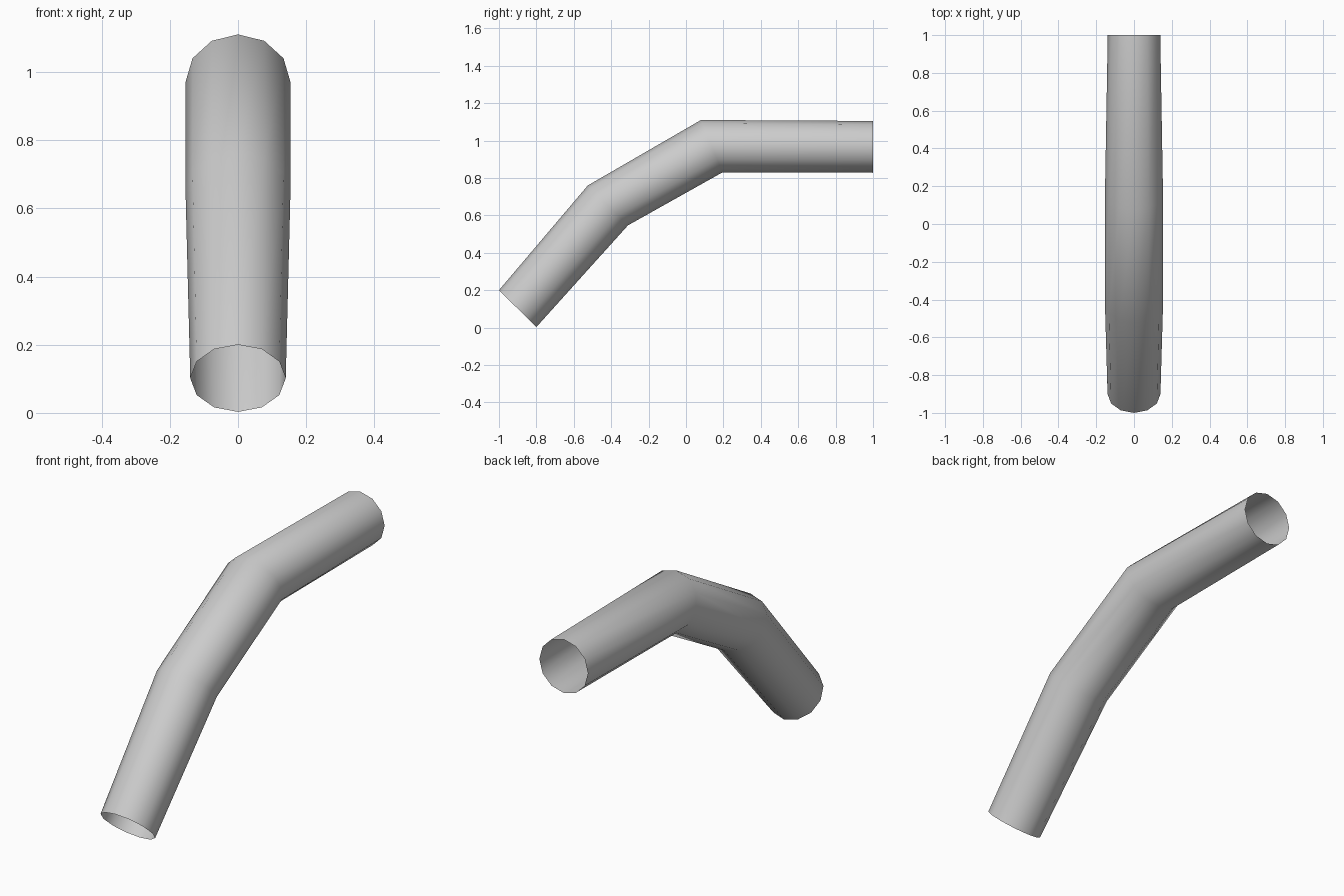
import bpy, bmesh, math
from mathutils import Vector

if "Cube" in bpy.data.objects:
    bpy.data.objects.remove(bpy.data.objects["Cube"])

SIDES = 12
# Cross-section rings: (top y, top z), (bottom y, bottom z), half width
RINGS = [
    ((-1.0, 0.20), (-0.80, 0.003), 0.140),
    ((-0.525, 0.76), (-0.31, 0.547), 0.154),
    ((0.08, 1.11), (0.195, 0.83), 0.154),
    ((1.0, 1.105), (1.0, 0.828), 0.139),
]


def add_ring(bm, top, bottom, half_width):
    top, bottom = Vector((0, *top)), Vector((0, *bottom))
    centre, up = (top + bottom) / 2, (top - bottom) / 2
    side = Vector((half_width, 0, 0))
    angles = [2 * math.pi * i / SIDES for i in range(SIDES)]
    return [bm.verts.new(centre + up * math.cos(a) + side * math.sin(a)) for a in angles]


# Open bent pipe, lofted through the rings
bm = bmesh.new()
rings = [add_ring(bm, *r) for r in RINGS]
for a, b in zip(rings, rings[1:]):
    for i in range(SIDES):
        j = (i + 1) % SIDES
        bm.faces.new((a[i], a[j], b[j], b[i]))
# Orient the walls outward
bm.normal_update()
if sum(f.normal.x * f.calc_center_median().x for f in bm.faces) < 0:
    bmesh.ops.reverse_faces(bm, faces=bm.faces[:])
for f in bm.faces:
    f.smooth = True

mesh = bpy.data.meshes.new("bent_pipe")
bm.to_mesh(mesh)
bm.free()
pipe = bpy.data.objects.new("bent_pipe", mesh)
bpy.context.collection.objects.link(pipe)
